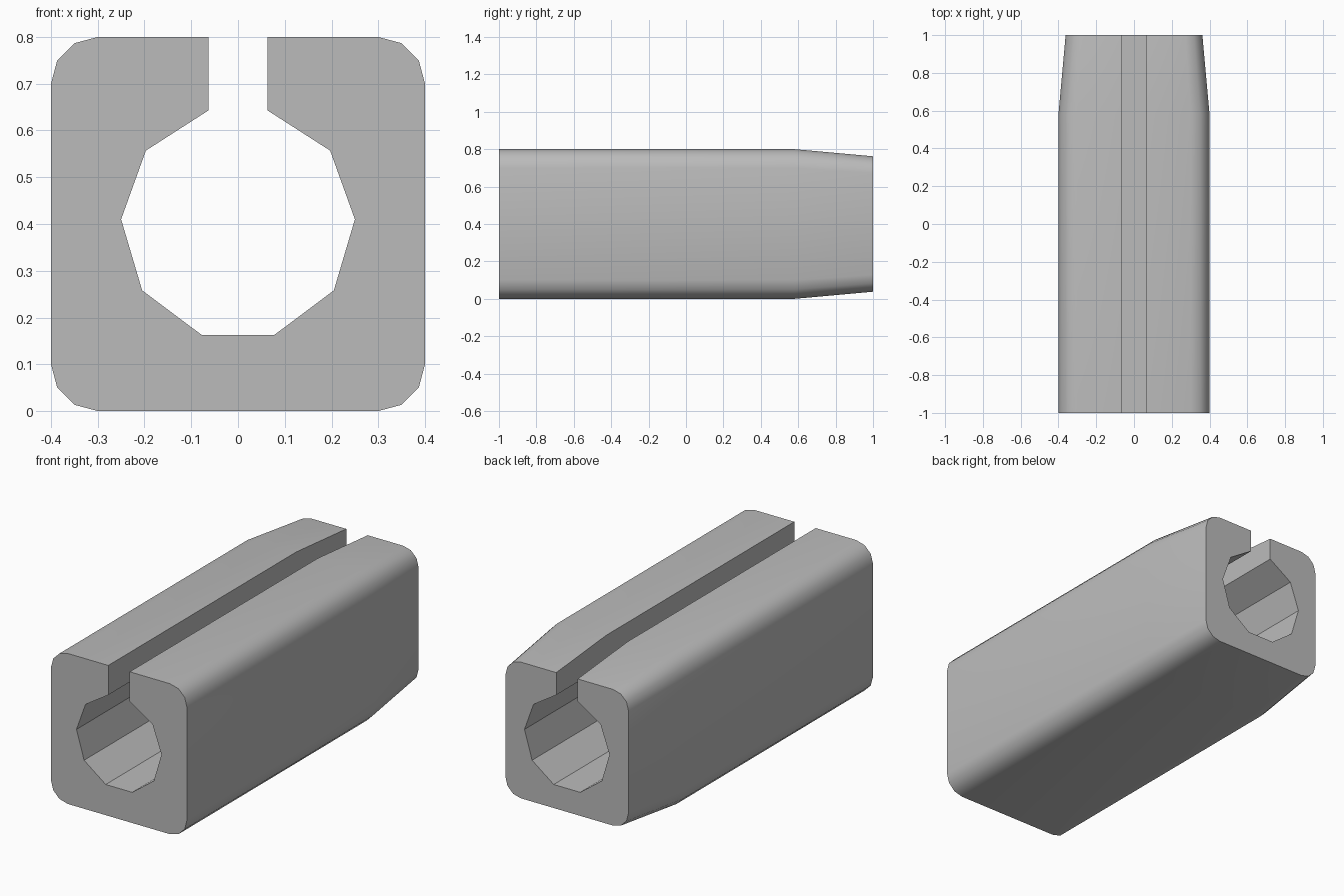
import bpy, bmesh, math

cube = bpy.data.objects.get("Cube")
if cube:
    bpy.data.objects.remove(cube)

GREY = (0.5, 0.5, 0.5, 1)
HALF, RADIUS, MID = 0.4, 0.1, 0.4


def corner(sign):
    """Rounded right-hand corner, listed from the top downwards."""
    angles = (90, 60, 30, 0) if sign > 0 else (0, -30, -60, -90)
    inner = HALF - RADIUS
    return [(inner + RADIUS * math.cos(math.radians(a)),
             MID + sign * inner + RADIUS * math.sin(math.radians(a))) for a in angles]


# Right half of the section: faceted bore, slot wall, rounded outside
bore = [(0.078, 0.163), (0.205, 0.258), (0.25, 0.41), (0.197, 0.557), (0.063, 0.643)]
outside = [(0.063, 0.8)] + corner(1) + corner(-1)
half = bore + outside
section = half + [(-x, z) for x, z in reversed(half)]
is_bore = [i < len(bore) for i in range(len(half))]
is_bore += is_bore[::-1]


def ring(bm, y, scale):
    """One section; only the outside shrinks, the bore and slot width stay."""
    verts = []
    for (x, z), inner in zip(section, is_bore):
        if not inner:
            z = MID + (z - MID) * scale
            if abs(x) > 0.1:
                x *= scale
        verts.append(bm.verts.new((x, y, z)))
    return verts


# Slotted block, tapered towards the back
bm = bmesh.new()
rings = [ring(bm, y, s) for y, s in ((-1, 1), (0.58, 1), (1, 0.905))]
count = len(section)
for a, b in zip(rings, rings[1:]):
    for i in range(count):
        j = (i + 1) % count
        bm.faces.new((a[i], a[j], b[j], b[i]))
bm.faces.new(rings[0])
bm.faces.new(rings[-1])
bmesh.ops.recalc_face_normals(bm, faces=bm.faces)
mesh = bpy.data.meshes.new("slotted_block")
bm.to_mesh(mesh)
bm.free()
block = bpy.data.objects.new("slotted_block", mesh)
bpy.context.collection.objects.link(block)

# Plain grey finish
mat = bpy.data.materials.new("grey")
mat.use_nodes = True
mat.diffuse_color = GREY
mat.node_tree.nodes["Principled BSDF"].inputs["Base Color"].default_value = GREY
mesh.materials.append(mat)

# Smooth rounded corners, crisp bore facets
bpy.ops.object.select_all(action="DESELECT")
block.select_set(True)
bpy.context.view_layer.objects.active = block
bpy.ops.object.shade_smooth_by_angle(angle=math.radians(33))
